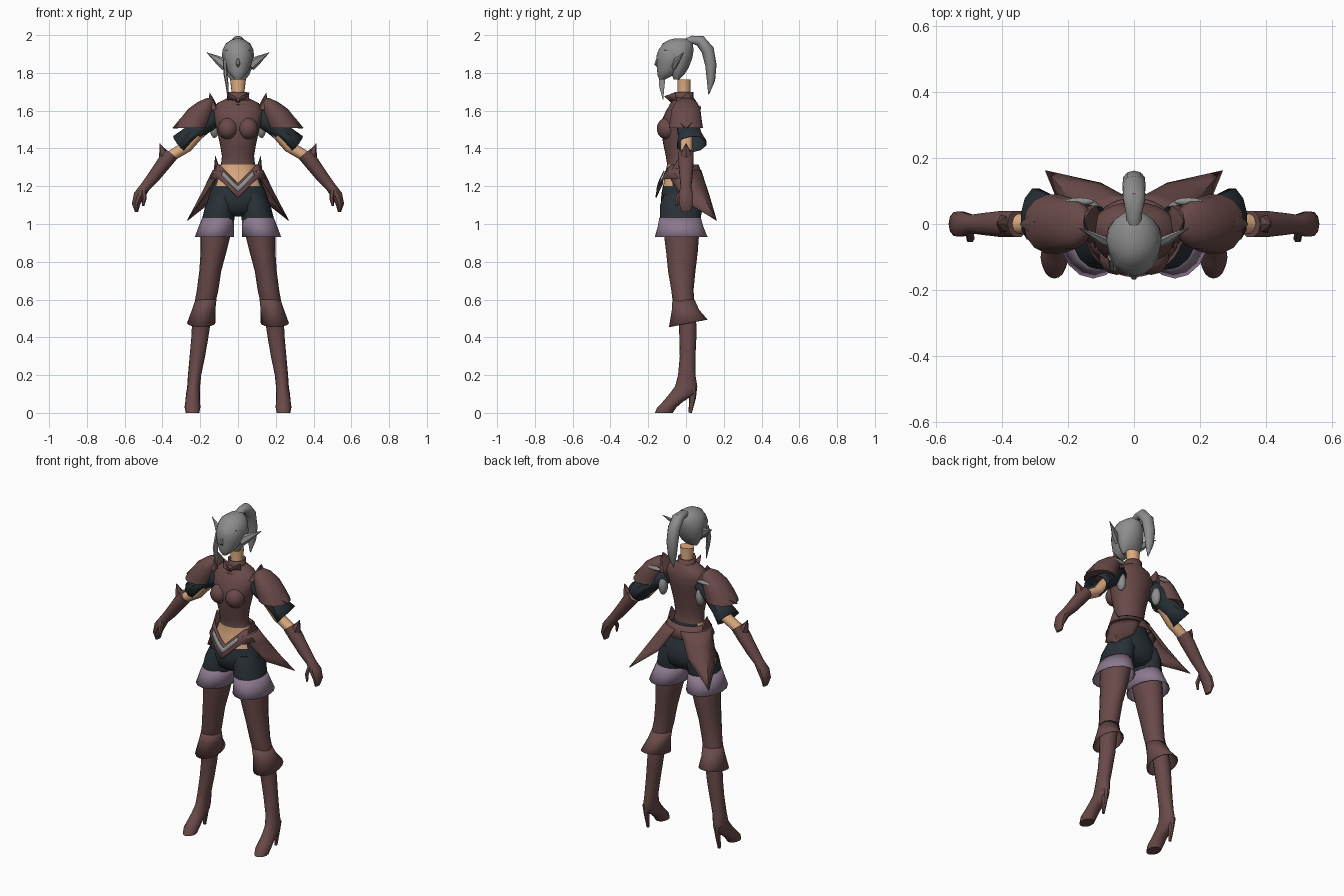
import bpy
import bmesh
from math import sin, cos, pi
from mathutils import Vector

default_cube = bpy.data.objects.get("Cube")
if default_cube:
    bpy.data.objects.remove(default_cube, do_unlink=True)


def material(name, red, green, blue):
    mat = bpy.data.materials.new(name)
    mat.use_nodes = True
    mat.diffuse_color = (red, green, blue, 1)
    shader = mat.node_tree.nodes["Principled BSDF"]
    shader.inputs["Base Color"].default_value = (red, green, blue, 1)
    shader.inputs["Roughness"].default_value = 0.8
    return mat


LEATHER = material("brown leather", 0.14, 0.068, 0.066)
CLOTH = material("dark slate cloth", 0.022, 0.031, 0.038)
LILAC = material("lilac cuff", 0.26, 0.19, 0.27)
SKIN = material("skin", 0.72, 0.41, 0.22)
GREY = material("grey", 0.27, 0.27, 0.27)
created = []


def finish(name, bm, mats, mirror=False, rule=None, thickness=0):
    """Turn a bmesh into an object, with optional mirrored twin and face colours."""
    bmesh.ops.recalc_face_normals(bm, faces=bm.faces[:])
    if rule:
        for face in bm.faces:
            face.material_index = rule(face.calc_center_median())
    mesh = bpy.data.meshes.new(name)
    bm.to_mesh(mesh)
    bm.free()
    for mat in mats:
        mesh.materials.append(mat)
    obj = bpy.data.objects.new(name, mesh)
    bpy.context.collection.objects.link(obj)
    if thickness:
        obj.modifiers.new("Thickness", "SOLIDIFY").thickness = thickness
    if mirror:
        obj.modifiers.new("Mirror", "MIRROR").use_clip = False
    created.append(obj)
    return obj


def bridge(name, rings, mats, closed=True, caps=True, **options):
    """Join a series of equal point rows with quads."""
    bm = bmesh.new()
    rows = [[bm.verts.new(p) for p in ring] for ring in rings]
    count = len(rows[0])
    for low, high in zip(rows, rows[1:]):
        for i in range(count if closed else count - 1):
            j = (i + 1) % count
            bm.faces.new((low[i], low[j], high[j], high[i]))
    if closed and caps:
        bm.faces.new(rows[0])
        bm.faces.new(rows[-1])
    return finish(name, bm, mats, **options)


def angles(sides):
    return [2 * pi * i / sides for i in range(sides)]


def stack(name, mat, rows, sides=16, **options):
    """Level ovals, each given as height, centre x, half width, front y, back y."""
    rings = [[(cx + rx * cos(a), (yf + yb) / 2 + (yb - yf) / 2 * sin(a), z)
              for a in angles(sides)] for z, cx, rx, yf, yb in rows]
    mats = mat if isinstance(mat, list) else [mat]
    return bridge(name, rings, mats, **options)


def limb(name, mat, rows, ref=(0, 1, 0), sides=10, **options):
    """Ovals square to a path, each given as x, y, z, radius across, radius along ref."""
    centres = [Vector(r[:3]) for r in rows]
    rings = []
    for k, row in enumerate(rows):
        tangent = (centres[min(k + 1, len(rows) - 1)] - centres[max(k - 1, 0)]).normalized()
        across = Vector(ref).cross(tangent).normalized()
        along = tangent.cross(across)
        rings.append([centres[k] + across * row[3] * cos(a) + along * row[4] * sin(a)
                      for a in angles(sides)])
    return bridge(name, rings, [mat], **options)


def ball(name, mat, centre, size, **options):
    bm = bmesh.new()
    bmesh.ops.create_uvsphere(bm, u_segments=14, v_segments=9, radius=1)
    for v in bm.verts:
        v.co = Vector(centre) + Vector(c * s for c, s in zip(v.co, size))
    return finish(name, bm, [mat], **options)


# Head, hair, ears and neck
stack("head", GREY, [
    (1.765, 0, .015, -.14, -.11), (1.785, 0, .038, -.15, -.07), (1.81, 0, .056, -.153, -.03),
    (1.85, 0, .072, -.155, 0), (1.89, 0, .08, -.157, .02), (1.93, 0, .074, -.142, .03),
    (1.96, 0, .055, -.11, .02), (1.975, 0, .02, -.08, -.02)])
stack("hair_cap", GREY, [
    (1.765, 0, .04, -.065, -.035), (1.79, 0, .06, -.075, -.01), (1.83, 0, .076, -.085, .015),
    (1.88, 0, .084, -.11, .034), (1.92, 0, .083, -.14, .04), (1.955, 0, .065, -.125, .036),
    (1.975, 0, .036, -.09, .02), (1.982, 0, .01, -.06, -.01)])
limb("nose", GREY, [(0, -.15, 1.88, .006, .006), (0, -.16, 1.845, .011, .01),
                    (0, -.15, 1.835, .006, .008)], sides=6)
limb("ponytail", GREY, [
    (0, .0, 1.96, .022, .022), (0, .035, 1.975, .022, .026), (0, .075, 1.97, .03, .035),
    (0, .115, 1.92, .034, .036), (0, .132, 1.84, .03, .035), (0, .132, 1.76, .022, .026),
    (0, .12, 1.685, .002, .003)], ref=(1, 0, 0))
limb("side_lock", GREY, [
    (-.07, -.1, 1.87, .01, .012), (-.066, -.125, 1.79, .01, .02),
    (-.057, -.128, 1.73, .008, .016), (-.052, -.122, 1.66, .001, .002)], sides=6)
limb("ears", GREY, [
    (.065, -.065, 1.835, .026, .012), (.1, -.048, 1.865, .024, .014),
    (.13, -.03, 1.885, .013, .008), (.167, -.012, 1.908, .001, .001)], sides=6, mirror=True)
stack("neck", SKIN, [(1.64, 0, .04, -.05, .03), (1.7, 0, .034, -.045, .025),
                     (1.765, 0, .042, -.045, .025)])


# Torso, bare midriff and shorts seat
def torso_colour(c):
    if c.z > 1.315:
        return 0
    return 1 if c.z > 1.2 and c.y < 0 and abs(c.x) < .1 else 2


stack("torso", [LEATHER, SKIN, CLOTH], [
    (1.04, 0, .1, -.08, .05), (1.07, 0, .15, -.12, .085), (1.12, 0, .162, -.133, .095),
    (1.16, 0, .152, -.13, .09), (1.2, 0, .134, -.122, .075), (1.26, 0, .11, -.112, .05),
    (1.315, 0, .09, -.1, .035), (1.36, 0, .085, -.107, .033), (1.42, 0, .095, -.12, .04),
    (1.5, 0, .113, -.132, .055), (1.55, 0, .125, -.128, .063), (1.6, 0, .135, -.105, .067),
    (1.64, 0, .11, -.08, .06), (1.67, 0, .05, -.055, .04)], sides=24, rule=torso_colour)
ball("bust", LEATHER, (.052, -.1, 1.505), (.054, .055, .058), mirror=True)
ball("underarm_panels", GREY, (.125, .04, 1.51), (.025, .03, .055), mirror=True)

# Collar with wing points
stack("collar", LEATHER, [(1.63, 0, .075, -.085, .055), (1.66, 0, .045, -.055, .036),
                          (1.7, 0, .047, -.057, .036)], caps=False, thickness=.004)
bridge("collar_wings", [[(0, -.07, 1.635), (.055, -.05, 1.645)],
                        [(.02, -.115, 1.675), (.06, -.06, 1.695)]],
       [LEATHER], closed=False, mirror=True, thickness=.004)

# Shorts, flared cuffs
stack("shorts_legs", CLOTH, [
    (1.16, .08, .065, -.115, .075), (1.1, .092, .08, -.138, .09),
    (1.02, .106, .086, -.138, .076)], mirror=True)
stack("shorts_cuffs", LILAC, [
    (1.035, .105, .084, -.141, .078), (.985, .115, .094, -.15, .092),
    (.932, .124, .104, -.165, .114)], caps=False, mirror=True, thickness=.004)

# Long boots, knee flares and heels
stack("boots", LEATHER, [
    (1, .11, .078, -.12, .07), (.93, .12, .078, -.115, .068), (.85, .13, .068, -.105, .062),
    (.75, .147, .058, -.095, .05), (.65, .161, .057, -.078, .04), (.57, .177, .055, -.068, .045),
    (.5, .192, .05, -.04, .054), (.4, .202, .045, -.035, .055), (.3, .215, .041, -.033, .05),
    (.2, .23, .035, -.042, .05), (.14, .235, .034, -.058, .06), (.1, .238, .037, -.088, .05),
    (.06, .24, .039, -.122, -.015), (.03, .241, .042, -.152, -.05),
    (0, .241, .036, -.165, -.07)], mirror=True)
flare = stack("knee_flares", LEATHER, [
    (.6, .17, .056, -.072, .045), (.545, .182, .062, -.075, .07),
    (.475, .195, .075, -.09, .113)], caps=False, mirror=True, thickness=.004)
for v in flare.data.vertices:
    if v.co.z < .5:
        v.co.z += .2 * (v.co.y - .01)
limb("heels", LEATHER, [(.24, .03, .14, .026, .03), (.24, .035, .08, .014, .018),
                        (.24, .022, 0, .008, .009)], sides=8, mirror=True)

# Shoulder armour
stack("pauldrons", LEATHER, [
    (1.508, .247, .088, -.092, .092), (1.555, .222, .085, -.087, .085),
    (1.61, .193, .07, -.077, .078), (1.645, .168, .046, -.058, .06),
    (1.667, .15, .015, -.02, .025)], sides=14, mirror=True)
limb("pauldron_points", LEATHER, [(.29, 0, 1.535, .03, .05), (.345, 0, 1.508, .002, .002)],
     sides=6, mirror=True)
limb("shoulder_fins", LEATHER, [(.125, 0, 1.6, .025, .065), (.14, .005, 1.65, .016, .045),
                                (.15, .01, 1.695, .001, .003)], sides=6, mirror=True)
ball("shoulder_trim", GREY, (.165, .068, 1.615), (.045, .012, .012), mirror=True)

# Sleeves, forearms and gloves
limb("sleeves", CLOTH, [
    (.11, 0, 1.58, .055, .055), (.19, .008, 1.525, .055, .06), (.25, .02, 1.47, .05, .064),
    (.305, .03, 1.422, .058, .082)], caps=False, mirror=True, thickness=.004)
limb("forearms", SKIN, [(.17, 0, 1.53, .035, .035), (.27, .003, 1.41, .031, .033),
                        (.38, 0, 1.345, .029, .031)], mirror=True)
limb("gloves", LEATHER, [
    (.352, 0, 1.372, .04, .042), (.39, 0, 1.325, .039, .042), (.45, 0, 1.245, .033, .035),
    (.492, 0, 1.195, .027, .029), (.524, 0, 1.15, .03, .04), (.54, 0, 1.105, .022, .038),
    (.537, 0, 1.063, .008, .024)], mirror=True)
limb("thumbs", LEATHER, [(.5, -.02, 1.18, .014, .014), (.495, -.045, 1.135, .012, .012),
                         (.502, -.05, 1.095, .005, .006)], sides=6, mirror=True)
limb("glove_points", LEATHER, [(.385, 0, 1.34, .034, .034), (.398, 0, 1.385, .02, .026),
                               (.415, 0, 1.427, .001, .002)], sides=6, mirror=True)


# Belt dipping to a point, with its inlay
def belt_point(a, z, swell):
    x = (.118 + swell) * sin(a)
    dip = max(0, 1 - abs(x) / .1) if cos(a) > 0 else 0
    y = -.03 - cos(a) * (.096 + swell) - dip * swell * .2
    return (x, y, z - .1 * dip)


around = angles(32)
bridge("belt", [[belt_point(a, 1.315, 0) for a in around],
                [belt_point(a, 1.24, .03) for a in around]],
       [LEATHER], caps=False, thickness=.005)
inlay = [i * pi / 24 for i in range(-5, 6)]
bridge("belt_inlay", [[belt_point(a, 1.302, .014) for a in inlay],
                      [belt_point(a, 1.272, .026) for a in inlay]],
       [GREY], closed=False, thickness=.005)
limb("hip_points", LEATHER, [(.112, -.03, 1.29, .016, .05), (.12, -.03, 1.36, .001, .003)],
     sides=6, mirror=True)

# Pointed coat tails sweeping from the hips to the back
front_low, tip, back_low = Vector((.2, -.01, 1.12)), Vector((.27, .163, 1.02)), Vector((.1, .125, 1.15))
steps = 8
tail_rows = []
for row in range(5):
    v = row / 4
    points = []
    for k in range(steps + 1):
        u = k / steps
        top = Vector(belt_point(.8 + u * 2.2, 1.285, .016))
        low = front_low.lerp(tip, u * 2) if u < .5 else tip.lerp(back_low, u * 2 - 1)
        points.append(top.lerp(low, v))
    tail_rows.append(points)
bridge("coat_tails", tail_rows, [LEATHER], closed=False, mirror=True, thickness=.005)

# Smooth shading with crisp edges
bpy.ops.object.select_all(action="DESELECT")
for obj in created:
    obj.select_set(True)
bpy.context.view_layer.objects.active = created[0]
bpy.ops.object.shade_smooth_by_angle(angle=0.7)
